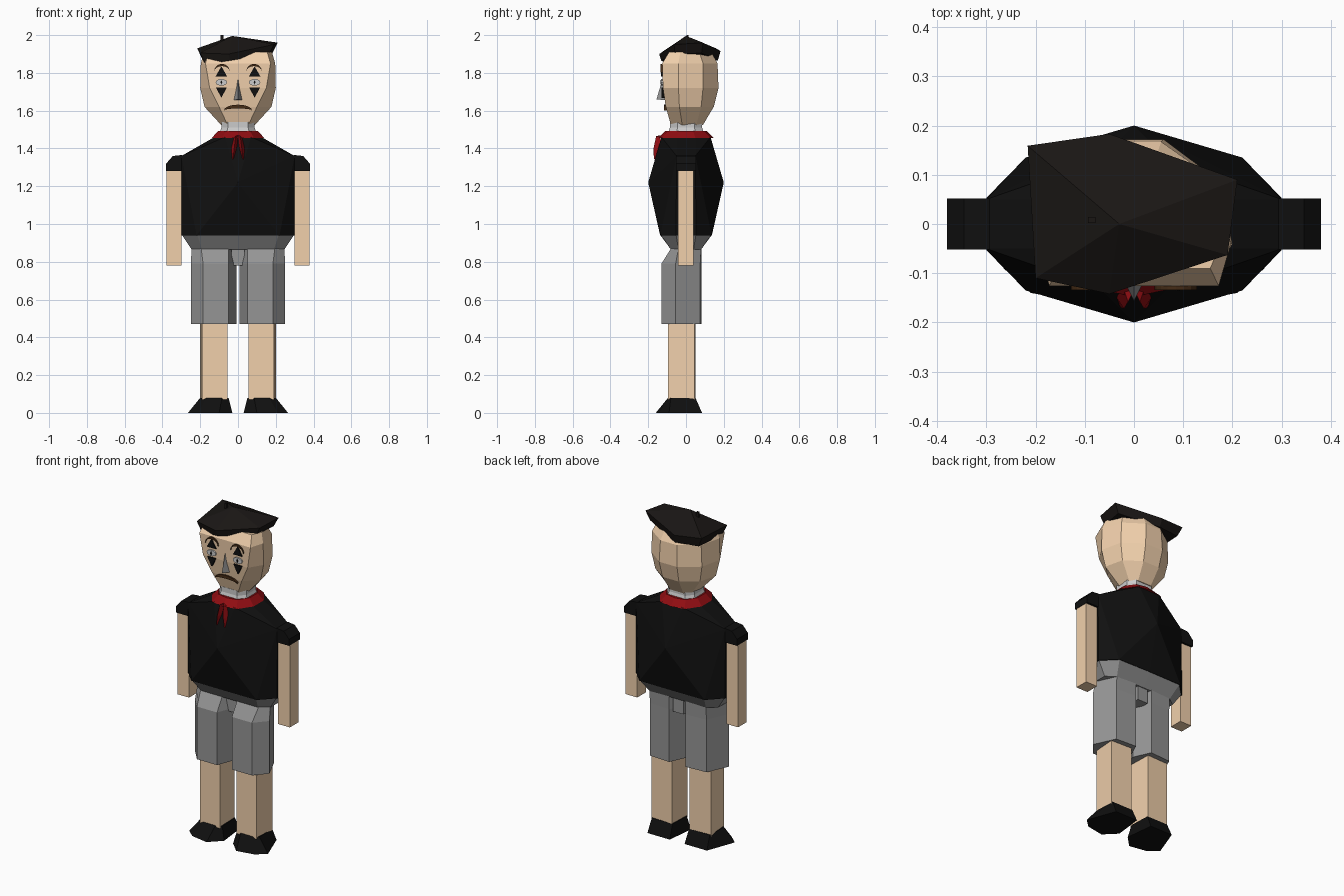
import bpy, bmesh
from math import pi, cos, sin

if "Cube" in bpy.data.objects:
    bpy.data.objects.remove(bpy.data.objects["Cube"])


def paint(name, rgb):
    m = bpy.data.materials.new(name)
    m.diffuse_color = (*rgb, 1)
    m.use_nodes = True
    m.node_tree.nodes["Principled BSDF"].inputs["Base Color"].default_value = m.diffuse_color
    return m


SKIN = paint("skin", (0.88, 0.63, 0.41))
BLACK = paint("black", (0.005, 0.005, 0.005))
CAP = paint("cap_black", (0.010, 0.008, 0.007))
RED = paint("red", (0.28, 0.004, 0.006))
BROWN = paint("brown", (0.06, 0.025, 0.008))
WHITE = paint("white", (0.8, 0.8, 0.8))
GREY = paint("shorts_grey", (0.30, 0.30, 0.30))


def add_object(name, bm, mat, mirror=False):
    bmesh.ops.recalc_face_normals(bm, faces=bm.faces)
    me = bpy.data.meshes.new(name)
    bm.to_mesh(me)
    bm.free()
    ob = bpy.data.objects.new(name, me)
    bpy.context.collection.objects.link(ob)
    if mat:
        me.materials.append(mat)
    if mirror:
        ob.modifiers.new("mirror", 'MIRROR').use_mirror_merge = False
    return ob


def loft(name, rings, mat=None, mirror=False):
    """Skin a stack of equal-length rings of 3D points and close both ends."""
    bm = bmesh.new()
    rows = [[bm.verts.new(p) for p in r] for r in rings]
    n = len(rows[0])
    for a, b in zip(rows, rows[1:]):
        for i in range(n):
            j = (i + 1) % n
            bm.faces.new((a[i], a[j], b[j], b[i]))
    bm.faces.new(rows[0])
    bm.faces.new(rows[-1])
    bmesh.ops.remove_doubles(bm, verts=bm.verts, dist=1e-5)
    return add_object(name, bm, mat, mirror)


def hull(name, pts, mat):
    """Faceted solid wrapped around a few corner points."""
    bm = bmesh.new()
    for p in pts:
        bm.verts.new(p)
    bmesh.ops.convex_hull(bm, input=bm.verts)
    return add_object(name, bm, mat)


def level(pts, z, s=1.0):
    return [(x * s, y * s, z) for x, y in pts]


def whole(half):
    """Complete a right-hand outline (front to back) with its mirror image."""
    return half + [(-x, y) for x, y in reversed(half) if x > 0]


def bands(front):
    """Front-quarter outline mirrored to the back, then to the left."""
    return whole(front + [(x, -y) for x, y in reversed(front)])


def block(name, x0, x1, y0, y1, z0, z1, mat=None, mirror=False):
    base = [(x0, y0), (x1, y0), (x1, y1), (x0, y1)]
    return loft(name, [level(base, z0), level(base, z1)], mat, mirror)


def plate(name, pts, front, back, mat, mirror=False):
    """Thin facial detail cut from an x-z outline."""
    return loft(name, [[(x, y, z) for x, z in pts] for y in (front, back)], mat, mirror)


def crescent(cx, w, z, rise, thick, n=8):
    ts = [i / n * pi for i in range(n + 1)]
    top = [(cx - w * cos(t), z + rise * sin(t)) for t in ts]
    low = [(cx - w * cos(t), z + (rise - thick) * sin(t)) for t in ts[1:-1]]
    return top + low[::-1]


# Shoes, toes turned outward
sole = [(.03, -.09), (.10, -.16), (.21, -.14), (.265, -.09), (.20, .085), (.05, .085)]
ankle = [(.05, -.08), (.085, -.095), (.165, -.095), (.2, -.08), (.195, .05), (.055, .05)]
loft("shoe", [level(sole, 0), level(ankle, .08)], BLACK, True)

# Bare legs
calf = [(.055, -.095), (.19, -.095), (.2, .045), (.06, .05)]
loft("leg", [level(calf, .07), level(calf, .55)], SKIN, True)

# Shorts: two legs, hips and crotch
short = [(.05, -.13), (.185, -.13), (.25, -.055), (.19, .075), (.055, .083), (.008, -.02)]
short_top = [(.05, -.08), (.195, -.08), (.245, -.04), (.19, .08), (.055, .083), (.03, -.02)]
loft("shorts_leg", [level(short, .47), level(short, .79), level(short_top, .87)], GREY, True)
hip = bands([(0, -.08), (.19, -.08), (.245, -.04)])
waist = bands([(0, -.135), (.215, -.132), (.295, -.052)])
loft("shorts_hips", [level(hip, .865), level(waist, .94)], GREY)
block("shorts_crotch", -.035, .035, -.06, .075, .78, .87, GREY)

# Faceted shirt, pointed at the chest and back
hem = bands([(0, -.137), (.22, -.135), (.3, -.053)])
shoulder = bands([(.3, -.05)])
neckline = bands([(.07, -.13), (.125, -.05)])
hull("shirt", level(hem, .94) + [(0, -.2, 1.22), (0, .2, 1.22)]
     + level(shoulder, 1.36) + level(neckline, 1.46), BLACK)

# Sleeves and arms
cuff = [(.28, 1.28), (.38, 1.28), (.38, 1.32), (.345, 1.36), (.3, 1.365), (.28, 1.36)]
plate("sleeve", cuff, -.052, .052, BLACK, True)
block("arm", .3, .378, -.042, .04, .78, 1.29, SKIN, True)

# Neckerchief with two tails
scarf = bands([(0, -.148), (.085, -.13), (.14, -.05)])
loft("neckerchief", [level(scarf, 1.455), level(scarf, 1.493, .74)], RED)
tail = [(0, -.135, 1.47), (.012, -.158, 1.465), (.02, -.135, 1.46)]
mid = [(.004, -.14, 1.40), (.02, -.172, 1.40), (.042, -.14, 1.385)]
tip = [(.02, -.155, 1.345), (.027, -.17, 1.342), (.035, -.155, 1.345)]
loft("neckerchief_tail", [tail, mid, tip], RED, True)

# Neck
neck = bands([(.06, -.095), (.098, -.05)])
loft("neck", [level(neck, 1.48), level(neck, 1.51, .9), level(neck, 1.54, .9)])

# Head
head = [(1.525, [(.055, -.08), (.09, -.02), (.08, .055), (.045, .09)]),
        (1.62, [(.10, -.107), (.177, -.035), (.15, .08), (.055, .147)]),
        (1.72, [(.15, -.122), (.2, -.04), (.17, .09), (.06, .172)]),
        (1.85, [(.172, -.126), (.197, -.04), (.165, .09), (.055, .167)]),
        (1.91, [(.155, -.09), (.18, -.03), (.14, .07), (.045, .135)])]
loft("head", [level(whole(h), z) for z, h in head], SKIN)

# Painted face
plate("eye", [(.088 + .031 * cos(a * pi / 5), 1.75 + .018 * sin(a * pi / 5))
              for a in range(10)], -.132, -.11, WHITE, True)
plate("pupil", [(.083, 1.75), (.088, 1.738), (.093, 1.75), (.088, 1.762)],
      -.136, -.12, BLACK, True)
plate("upper_eye_mark", [(.058, 1.782), (.118, 1.782), (.088, 1.835)], -.132, -.11, BLACK, True)
plate("lower_eye_mark", [(.06, 1.722), (.116, 1.722), (.088, 1.668)], -.130, -.10, BLACK, True)
plate("eyebrow", crescent(.085, .043, 1.803, .045, .012), -.134, -.11, BROWN, True)
plate("mouth", crescent(0, .075, 1.6, .032, .02), -.117, -.09, BROWN)
loft("nose", [[(-.023, -.11, 1.655), (0, -.156, 1.66), (.023, -.11, 1.655)],
              [(-.004, -.115, 1.77), (0, -.124, 1.77), (.004, -.115, 1.77)]], GREY)

# Tilted beret with a stub on top
rim = [(-.216, .159, 1.93), (-.05, .183, 1.915), (.21, .09, 1.96),
       (.19, -.063, 1.95), (-.05, -.142, 1.90), (-.2, -.11, 1.905)]
drop = [.06, .05, .055, .05, .035, .06]
under = [(x * .87, y * .92, z - d) for (x, y, z), d in zip(rim, drop)]
crown = [(-.03 + (x + .03) * .01, y * .01, 1.995) for x, y, z in rim]
loft("beret", [under, rim, crown], CAP)
block("beret_stub", -.093, -.078, .002, .014, 1.965, 2.0, CAP)
